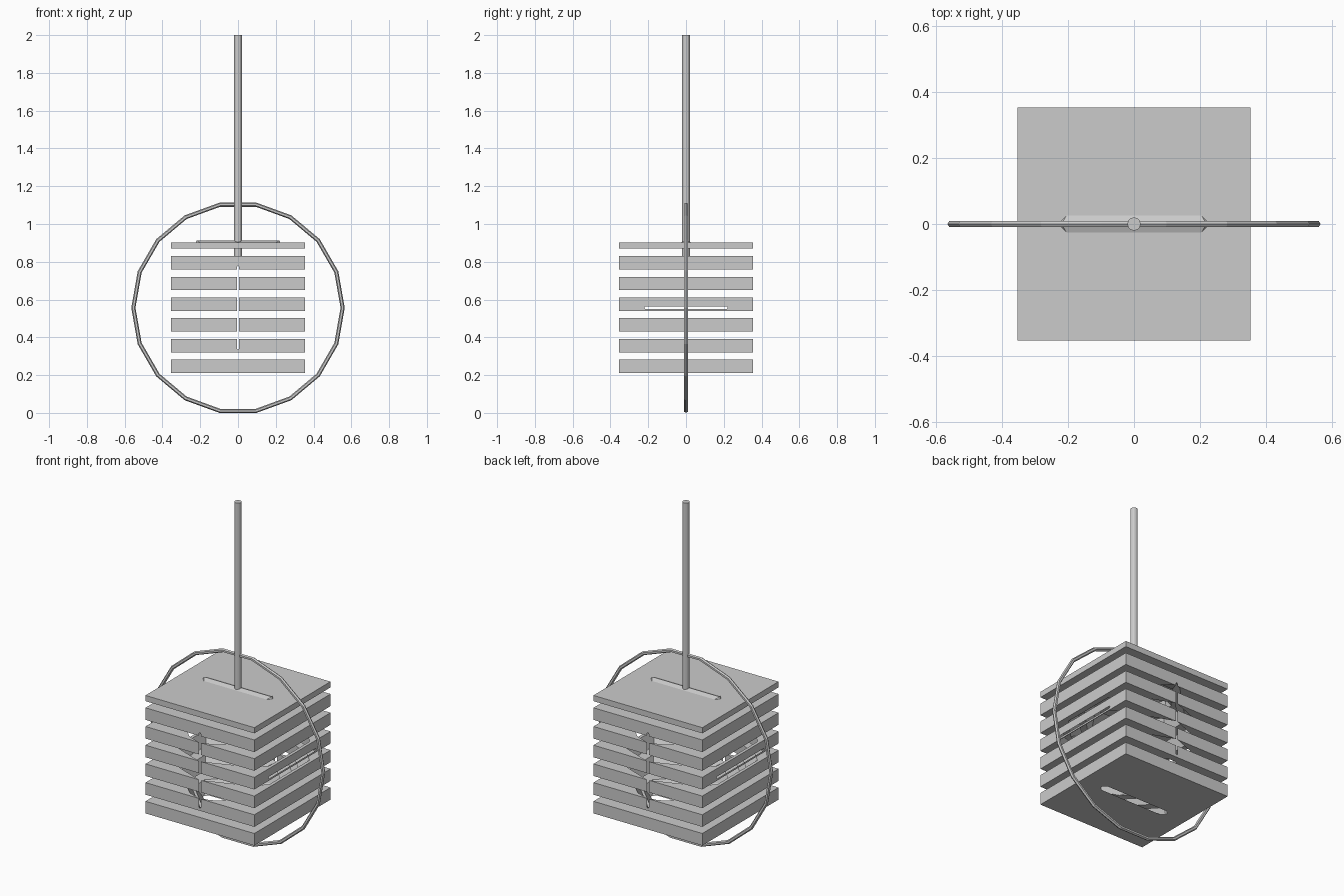
import bpy, bmesh, math
from mathutils import Vector, Matrix

if "Cube" in bpy.data.objects:
    bpy.data.objects.remove(bpy.data.objects["Cube"])

CZ = 0.557            # centre height of ring and hollow
HALF = 0.3535         # half width of the slatted cube
TOP = 0.903


def make_object(name, bm):
    bmesh.ops.recalc_face_normals(bm, faces=bm.faces)
    mesh = bpy.data.meshes.new(name)
    bm.to_mesh(mesh)
    bm.free()
    ob = bpy.data.objects.new(name, mesh)
    bpy.context.collection.objects.link(ob)
    return ob


def icosahedron(a=0.22):
    b = a * (1 + math.sqrt(5)) / 2
    bm = bmesh.new()
    for s in (-a, a):
        for t in (-b, b):
            for p in ((s, 0, t), (t, s, 0), (0, t, s)):
                bm.verts.new(Vector(p) + Vector((0, 0, CZ)))
    bmesh.ops.convex_hull(bm, input=bm.verts[:])
    return bm


# icosahedral hollow inside the slats (cutter)
hollow = make_object("hollow_cutter", icosahedron())
hollow.hide_render = True
hollow.hide_viewport = False
hollow.display_type = 'WIRE'

# seven stacked square slats, the top one thinner
bm = bmesh.new()
for i in range(7):
    z0 = 0.2105 + i * 0.1098
    z1 = min(z0 + 0.071, TOP)
    bmesh.ops.create_cube(bm, size=1, matrix=Matrix.Translation((0, 0, (z0 + z1) / 2))
                          @ Matrix.Diagonal((2 * HALF, 2 * HALF, z1 - z0, 1)))
slats = make_object("shade_slats", bm)
cut = slats.modifiers.new("hollow", 'BOOLEAN')
cut.operation = 'DIFFERENCE'
cut.solver = 'EXACT'
cut.object = hollow

# low ridge closing the slot on top
bm = icosahedron()
bmesh.ops.bisect_plane(bm, geom=bm.verts[:] + bm.edges[:] + bm.faces[:],
                       plane_co=(0, 0, TOP), plane_no=(0, 0, 1), clear_inner=True)
make_object("top_ridge", bm)

# upright ring around the shade
bpy.ops.mesh.primitive_torus_add(major_segments=18, minor_segments=6,
                                 major_radius=0.554, minor_radius=0.011,
                                 location=(0, 0, 0.5565), rotation=(math.pi / 2, 0, 0))
bpy.context.object.name = "outer_ring"

# hanging rod
bpy.ops.mesh.primitive_cylinder_add(vertices=12, radius=0.02, depth=1.18,
                                    location=(0, 0, 1.41))
bpy.context.object.name = "hanging_rod"
